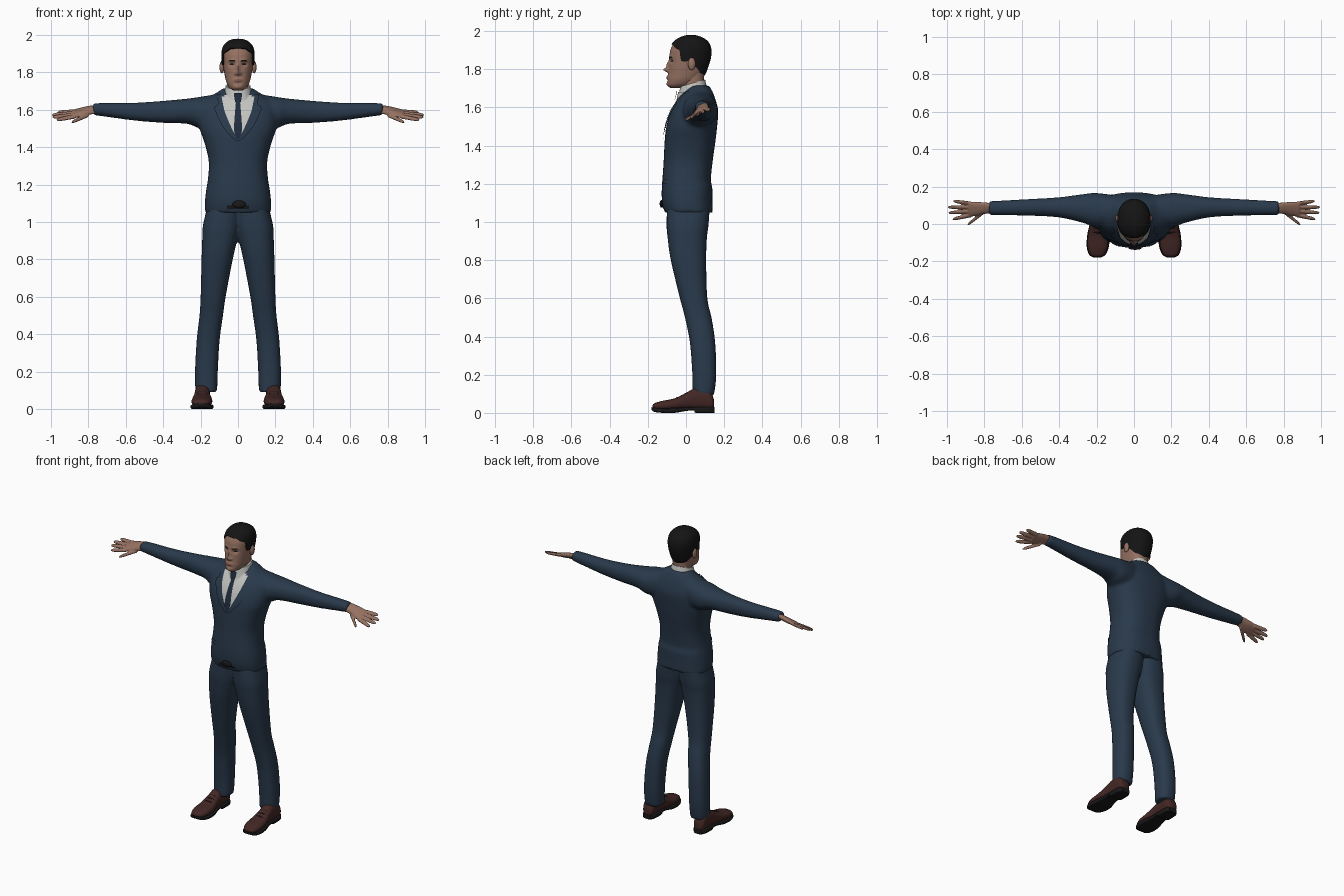
import bpy, bmesh, math
from mathutils import Vector
from mathutils.bvhtree import BVHTree

cube = bpy.data.objects.get("Cube")
if cube:
    bpy.data.objects.remove(cube)


def material(name, r, g, b):
    m = bpy.data.materials.new(name)
    m.use_nodes = True
    m.diffuse_color = (r, g, b, 1)
    bsdf = m.node_tree.nodes["Principled BSDF"]
    bsdf.inputs["Base Color"].default_value = (r, g, b, 1)
    bsdf.inputs["Roughness"].default_value = 0.8
    return m


SUIT = material("navy suit", 0.022, 0.041, 0.07)
SHIRT = material("white shirt", 0.55, 0.55, 0.53)
TIE = material("dark navy tie", 0.014, 0.025, 0.048)
SKIN = material("skin", 0.30, 0.165, 0.12)
LIPS = material("lips", 0.22, 0.095, 0.075)
HAIR = material("black hair", 0.007, 0.007, 0.007)
LEATHER = material("brown leather", 0.055, 0.02, 0.018)
BLACK = material("black rubber", 0.01, 0.009, 0.009)


def spline(rows, t):
    """Catmull-Rom value along a table of rows."""
    i = min(int(t), len(rows) - 2)
    f = t - i
    a, b, c, d = (rows[min(max(i + k, 0), len(rows) - 1)] for k in (-1, 0, 1, 2))
    return [q + 0.5 * f * (r - p + f * (2 * p - 5 * q + 4 * r - s + f * (3 * (q - r) + s - p)))
            for p, q, r, s in zip(a, b, c, d)]


def ring_point(row, angle, power=2.4):
    """Superellipse point inside the box (u0, u1, v0, v1); angle 0 lies on the v0 side."""
    _, u0, u1, v0, v1 = row
    s, c = math.sin(angle), -math.cos(angle)
    e = 2 / power
    u = (u0 + u1) / 2 + (u1 - u0) / 2 * math.copysign(abs(s) ** e, s)
    v = (v0 + v1) / 2 + (v1 - v0) / 2 * math.copysign(abs(c) ** e, c)
    return u, v


def skin_rings(bm, rings, cap=True):
    rings = [[bm.verts.new(p) for p in ring] for ring in rings]
    for lo, hi in zip(rings, rings[1:]):
        for i in range(len(lo)):
            j = (i + 1) % len(lo)
            bm.faces.new((lo[i], lo[j], hi[j], hi[i]))
    if cap:
        bm.faces.new(rings[0])
        bm.faces.new(rings[-1])


def loft(bm, axis, rows, side=1, power=2.4, sides=32, steps=4):
    """Rows are (position on axis, u0, u1, v0, v1) with u, v the other two axes in order."""
    rings = []
    for k in range((len(rows) - 1) * steps + 1):
        row = spline(rows, k / steps)
        ring = []
        for i in range(sides):
            p = list(ring_point(row, math.tau * i / sides, power))
            p.insert("xyz".index(axis), row[0])
            ring.append((p[0] * side, p[1], p[2]))
        rings.append(ring)
    skin_rings(bm, rings)


def finish(name, bm, mat, voxel=0, angle=50):
    bmesh.ops.recalc_face_normals(bm, faces=bm.faces)
    mesh = bpy.data.meshes.new(name)
    bm.to_mesh(mesh)
    bm.free()
    mesh.materials.append(mat)
    ob = bpy.data.objects.new(name, mesh)
    bpy.context.collection.objects.link(ob)
    bpy.ops.object.select_all(action="DESELECT")
    ob.select_set(True)
    bpy.context.view_layer.objects.active = ob
    bpy.ops.object.shade_smooth_by_angle(angle=math.radians(angle))
    if voxel:
        r = ob.modifiers.new("blend", "REMESH")
        r.mode, r.voxel_size, r.use_smooth_shade = "VOXEL", voxel, True
        s = ob.modifiers.new("soften", "SMOOTH")
        s.factor, s.iterations = 0.5, 5
    return ob


def drape(name, rows, mat, targets, off=0.003, thick=0.004, mirror=False, cols=8, steps=5):
    """Thin plate laid on the front of the targets; rows are (z, x start, x end)."""
    dg = bpy.context.evaluated_depsgraph_get()
    trees = [BVHTree.FromObject(t, dg) for t in targets]
    bm = bmesh.new()
    grid, last = [], 0
    for k in range((len(rows) - 1) * steps + 1):
        z, xa, xb = spline(rows, k / steps)
        line = []
        for i in range(cols + 1):
            x = xa + (xb - xa) * i / cols
            hits = [t.ray_cast(Vector((x, -1, z)), Vector((0, 1, 0)))[0] for t in trees]
            last = min([h.y for h in hits if h], default=last)
            line.append(bm.verts.new((x, last - off, z)))
        grid.append(line)
    for lo, hi in zip(grid, grid[1:]):
        for i in range(cols):
            bm.faces.new((lo[i], lo[i + 1], hi[i + 1], hi[i]))
    bmesh.ops.solidify(bm, geom=bm.faces[:], thickness=thick)
    ob = finish(name, bm, mat)
    if mirror:
        ob.modifiers.new("mirror", "MIRROR")
    return ob


def ellipsoid(name, centre, size, mat):
    bm = bmesh.new()
    bmesh.ops.create_uvsphere(bm, u_segments=20, v_segments=12, radius=1)
    bmesh.ops.scale(bm, vec=size, verts=bm.verts)
    bmesh.ops.translate(bm, vec=centre, verts=bm.verts)
    return finish(name, bm, mat)


# Jacket: body and sleeves blended into one surface
body = [(z, -w, w, f, b) for z, w, f, b in (
    (1.05, .178, -.112, .14), (1.11, .177, -.126, .138), (1.18, .169, -.127, .138),
    (1.22, .162, -.124, .13), (1.32, .156, -.117, .14), (1.42, .178, -.112, .154),
    (1.5, .205, -.103, .163), (1.58, .212, -.078, .169), (1.64, .195, -.043, .155),
    (1.685, .125, -.008, .138), (1.715, .08, .02, .12))]
sleeve = [(.08, .0, .15, 1.5, 1.69), (.2, -.018, .166, 1.5, 1.67), (.27, .005, .16, 1.525, 1.66),
          (.4, .035, .143, 1.53, 1.648), (.55, .044, .134, 1.542, 1.638),
          (.7, .047, .126, 1.562, 1.637), (.775, .048, .122, 1.572, 1.635)]
bm = bmesh.new()
loft(bm, "z", body, sides=48)
for s in (1, -1):
    loft(bm, "x", sleeve, s, power=2.2)
jacket = finish("jacket", bm, SUIT, voxel=0.01)

# Trousers
leg = [(1.08, -.02, .165, -.1, .125), (.98, -.012, .188, -.102, .118), (.92, .0, .191, -.097, .11),
       (.8, .028, .195, -.08, .106), (.6, .066, .2, -.032, .112), (.5, .08, .206, -.006, .134),
       (.37, .098, .221, .02, .153), (.2, .108, .23, .033, .159), (.09, .111, .228, .034, .147)]
bm = bmesh.new()
for s in (1, -1):
    loft(bm, "z", leg, s)
trousers = finish("trousers", bm, SUIT, voxel=0.01)

# Neck and shirt collar, the collar tilted down towards the front
bm = bmesh.new()
loft(bm, "z", [(1.62, -.06, .06, -.01, .1), (1.7, -.055, .055, -.02, .092), (1.78, -.06, .06, -.02, .095)])
neck = finish("neck", bm, SKIN)
bm = bmesh.new()
loft(bm, "z", [(1.645, -.088, .088, -.05, .115), (1.69, -.074, .074, -.038, .108),
               (1.728, -.066, .066, -.03, .1)], power=2.1)
for v in bm.verts:
    v.co.z += 0.28 * (v.co.y - 0.035)
collar = finish("shirt_collar", bm, SHIRT)

# Shirt front, collar points, tie and lapels
chest = [jacket, collar]
drape("shirt_front", [(1.44, -.003, .003), (1.5, -.034, .034), (1.58, -.068, .068),
                      (1.67, -.088, .088)], SHIRT, chest, cols=16)
drape("collar_point", [(1.625, .034, .038), (1.65, .02, .058), (1.68, .016, .075)], SHIRT,
      chest, off=0.007, mirror=True)
drape("tie_blade", [(1.445, -.006, .006), (1.49, -.021, .021), (1.56, -.018, .018),
                    (1.645, -.011, .011)], TIE, chest, off=0.009)
drape("tie_knot", [(1.638, -.012, .012), (1.65, -.017, .017), (1.68, -.021, .021),
                   (1.69, -.018, .018)], TIE, chest, off=0.014, thick=0.008)
drape("lapel", [(1.435, -.004, .012), (1.5, .033, .075), (1.58, .067, .116), (1.615, .077, .125),
                (1.63, .081, .108), (1.685, .09, .112)], SUIT, [jacket], off=0.009,
      thick=0.007, mirror=True)

# Pocket flaps and belt buckle
drape("pocket_flap", [(1.2, .075, .143), (1.225, .075, .143)], SUIT, [jacket], off=0.006, mirror=True)
drape("belt_front", [(1.07, -.06, .06), (1.088, -.06, .06)], BLACK, [jacket])
ellipsoid("belt_buckle", (.006, -.128, 1.095), (.036, .01, .02), BLACK)

# Head: rings shaped by soft bumps for the features
head_rows = [(z, -w, w, f, b) for z, w, f, b in (
    (1.703, .024, -.082, -.03), (1.718, .046, -.097, .03), (1.745, .061, -.098, .07),
    (1.78, .07, -.093, .097), (1.82, .077, -.089, .112), (1.86, .081, -.087, .124),
    (1.9, .083, -.082, .127), (1.935, .075, -.065, .115), (1.957, .056, -.038, .09),
    (1.97, .03, -.005, .058), (1.973, .003, .024, .03))]
bumps = [(0, 1.797, .011, .011, .025), (0, 1.822, .009, .02, .013), (.015, 1.793, .007, .007, .008),
         (.033, 1.842, .015, .010, -.012), (.03, 1.865, .022, .008, .004),
         (0, 1.757, .022, .01, .006), (0, 1.742, .02, .006, -.004), (0, 1.72, .018, .012, .004)]


def head_point(t, a, grow=0):
    row = spline(head_rows, t)
    x, y = ring_point(row, a, 2.2)
    z = row[0]
    if y < 0:
        for bx, bz, sx, sz, amount in bumps:
            y -= amount * math.exp(-((abs(x) - bx) / sx) ** 2 - ((z - bz) / sz) ** 2)
    out = Vector((x, y - .025, z - 1.85))
    return Vector((x, y, z)) + out.normalized() * grow


COLS, TOP = 96, len(head_rows) - 1
angles = [math.tau * i / COLS for i in range(COLS)]
bm = bmesh.new()
skin_rings(bm, [[head_point(TOP * k / 80, a) for a in angles] for k in range(81)])
head = finish("head", bm, SKIN)

# Hair: shell over the skull, its lower edge following the hairline
hairline = [(0, 6.75), (25, 6.7), (42, 6.3), (62, 6.0), (70, 4.6), (84, 4.5), (96, 4.9),
            (106, 4.0), (135, 3.1), (181, 2.7)]


def hair_start(a):
    d = abs(math.degrees(a) if a <= math.pi else 360 - math.degrees(a))
    for (d0, t0), (d1, t1) in zip(hairline, hairline[1:]):
        if d <= d1:
            return t0 + (t1 - t0) * (d - d0) / (d1 - d0)


bm = bmesh.new()
rings = [[head_point(hair_start(a), a, -.002) for a in angles]]
for k in range(33):
    rings.append([head_point(hair_start(a) + (TOP - hair_start(a)) * k / 32, a, .007) for a in angles])
skin_rings(bm, rings, cap=False)
bm.verts.ensure_lookup_table()
bm.faces.new(bm.verts[-COLS:])
finish("hair", bm, HAIR, angle=80)

# Face details and ears
drape("eyebrow", [(1.859, .014, .05), (1.866, .016, .046)], HAIR, [head], .001, .002, True)
drape("eye", [(1.839, .028, .036), (1.843, .02, .046), (1.847, .027, .04)], BLACK, [head], .001, .002, True)
drape("lips", [(1.749, -.01, .01), (1.757, -.026, .026), (1.765, -.01, .01)], LIPS, [head], .001, .002)
for s, side in ((1, "left"), (-1, "right")):
    ellipsoid(side + "_ear", (.086 * s, .03, 1.828), (.013, .02, .033), SKIN)

# Hands: palm, fingers and thumb blended together, tilted towards the thumb
palm = [(.755, .056, .112, 1.588, 1.625), (.8, .054, .115, 1.58, 1.618),
        (.84, .044, .118, 1.573, 1.608), (.885, .038, .118, 1.57, 1.596)]
fingers = [(.87, .109, .965, .122), (.87, .088, .995, .09), (.87, .067, .992, .06),
           (.87, .047, .97, .026), (.8, .066, .89, -.004)]
for s, side in ((1, "left"), (-1, "right")):
    bm = bmesh.new()
    loft(bm, "x", palm, s)
    for x0, y0, x1, y1 in fingers:
        rows = []
        for f, r in ((0, .011), (.5, .0105), (.85, .009), (1, .004)):
            y, z = y0 + (y1 - y0) * f, 1.583 - .01 * f
            rows.append((x0 + (x1 - x0) * f, y - r, y + r, z - r, z + r))
        loft(bm, "x", rows, s, power=2, sides=14)
    for v in bm.verts:
        v.co.z += 0.42 * (v.co.y - 0.09)
    hand = finish(side + "_hand", bm, SKIN, voxel=0.004)
    hand.modifiers["soften"].iterations = 2

# Shoes: leather upper, black sole with heel, laces
upper = [(-.176, .18, .212, .022, .04), (-.162, .157, .235, .015, .052), (-.12, .14, .248, .012, .064),
         (-.06, .138, .246, .015, .076), (.0, .148, .236, .018, .105), (.05, .15, .232, .015, .13),
         (.11, .15, .23, .015, .13), (.135, .154, .226, .015, .1), (.146, .165, .215, .02, .07)]
sole = [(-.18, .18, .213, .016, .03), (-.164, .152, .24, .005, .028), (-.12, .134, .253, 0, .025),
        (-.06, .133, .25, 0, .026), (.0, .146, .238, .01, .03), (.045, .146, .236, .012, .032),
        (.05, .146, .236, 0, .032), (.12, .146, .234, 0, .032), (.148, .162, .218, 0, .032)]
for s, side in ((1, "left"), (-1, "right")):
    bm = bmesh.new()
    loft(bm, "y", upper, s)
    finish(side + "_shoe", bm, LEATHER)
    bm = bmesh.new()
    loft(bm, "y", sole, s, power=5)
    finish(side + "_sole", bm, BLACK)
    for i in range(3):
        ellipsoid(f"{side}_lace_{i + 1}", (.192 * s, -.045 + .024 * i, .079 + .011 * i),
                  (.026, .005, .005), BLACK)
